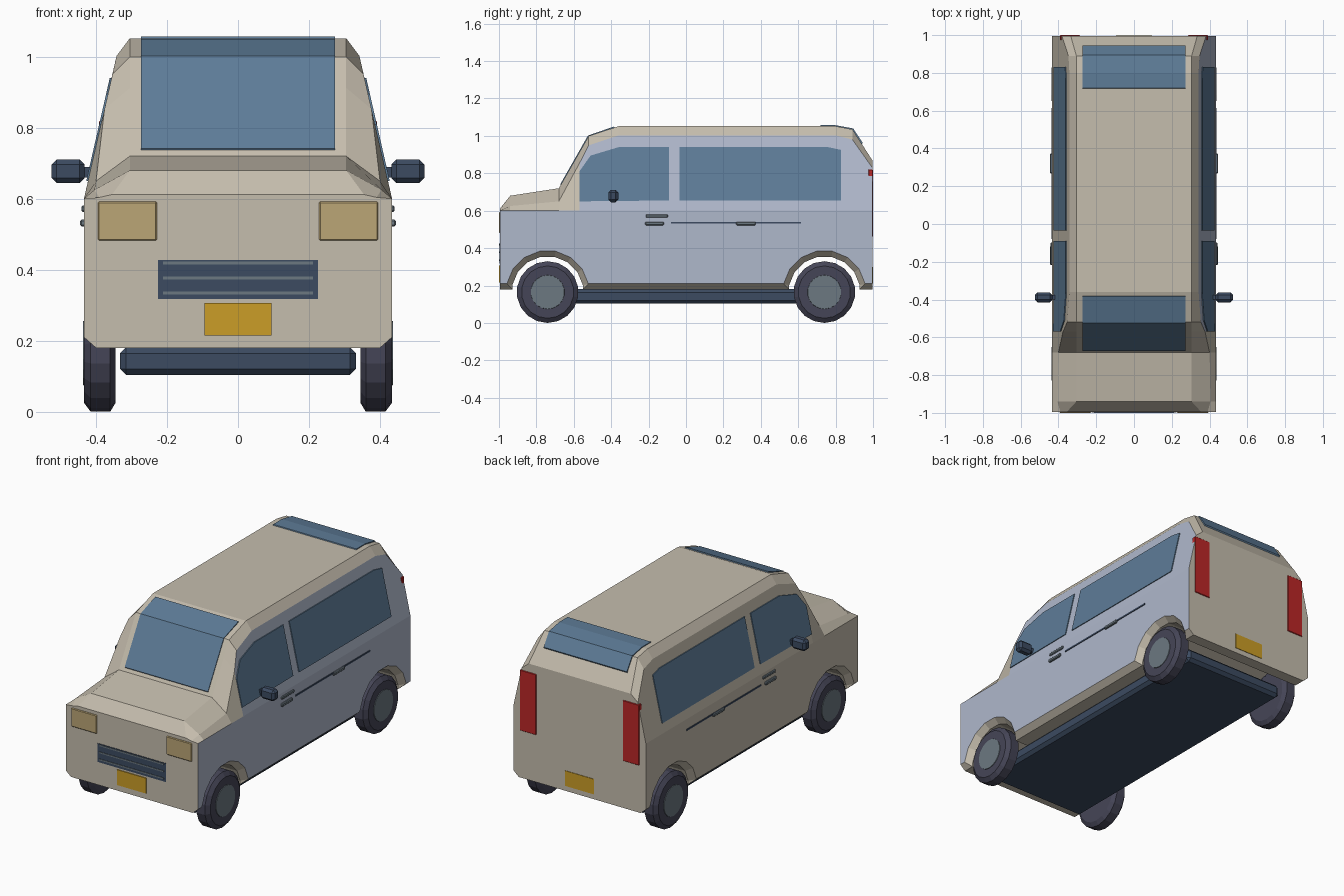
import bpy, bmesh, math
from mathutils import Vector

if "Cube" in bpy.data.objects:
    bpy.data.objects.remove(bpy.data.objects["Cube"])


def mat(name, rgb):
    m = bpy.data.materials.new(name)
    m.diffuse_color = (*rgb, 1)
    m.use_nodes = True
    m.node_tree.nodes["Principled BSDF"].inputs["Base Color"].default_value = m.diffuse_color
    return m


BEIGE = mat("beige_paint", (0.56, 0.51, 0.42))
BLUE = mat("blue_grey_paint", (0.43, 0.48, 0.60))
GLASS = mat("blue_glass", (0.11, 0.20, 0.31))
NAVY = mat("navy_trim", (0.045, 0.07, 0.12))
TYRE = mat("tyre_rubber", (0.06, 0.06, 0.095))
HUB = mat("hub_metal", (0.15, 0.19, 0.22))
LAMP = mat("headlight_amber", (0.50, 0.38, 0.18))
PLATE = mat("plate_yellow", (0.60, 0.34, 0.02))
RED = mat("tail_red", (0.50, 0.02, 0.02))


def finish(name, bm, *mats):
    bmesh.ops.recalc_face_normals(bm, faces=bm.faces)
    me = bpy.data.meshes.new(name)
    bm.to_mesh(me)
    bm.free()
    for m in mats:
        me.materials.append(m)
    ob = bpy.data.objects.new(name, me)
    bpy.context.collection.objects.link(ob)
    return ob


def loft(rings):
    """Skin a list of equal point rings and cap both ends."""
    bm = bmesh.new()
    vs = [[bm.verts.new(p) for p in r] for r in rings]
    n = len(vs[0])
    for a, b in zip(vs, vs[1:]):
        for i in range(n):
            j = (i + 1) % n
            bm.faces.new((a[i], a[j], b[j], b[i]))
    bm.faces.new(vs[0])
    bm.faces.new(vs[-1])
    bmesh.ops.recalc_face_normals(bm, faces=bm.faces)
    return bm


def box(name, x, y, z, m, bevel=0.0):
    bm = loft([[(x[0], y[0], c), (x[1], y[0], c), (x[1], y[1], c), (x[0], y[1], c)] for c in z])
    if bevel:
        bmesh.ops.bevel(bm, geom=bm.edges[:], offset=bevel, segments=1, affect='EDGES')
    return finish(name, bm, m)


def pair(name, x, y, z, m, bevel=0.0):
    for side, s in (("right", 1), ("left", -1)):
        box(f"{name}_{side}", (s * x[0], s * x[1]), y, z, m, bevel)


def lathe_x(profile, y, z, n, phase=0.0):
    """Revolve (x, radius) pairs around an axis along x."""
    ang = [2 * math.pi * (i + phase) / n for i in range(n)]
    return loft([[(x, y + r * math.cos(a), z + r * math.sin(a)) for a in ang] for x, r in profile])


# Body shell: y, shoulder x, shoulder z, roof edge x, roof z
stations = [
    (-0.994, 0.39, 0.604, 0.355, 0.612),
    (-0.94, 0.405, 0.625, 0.305, 0.68),
    (-0.68, 0.40, 0.65, 0.305, 0.72),
    (-0.57, 0.376, 0.853, 0.305, 0.9125),
    (-0.52, 0.354, 0.95, 0.305, 1.0),
    (-0.36, 0.342, 1.003, 0.305, 1.052),
    (0.80, 0.342, 1.003, 0.305, 1.052),
    (0.89, 0.347, 0.98, 0.305, 1.035),
    (0.996, 0.382, 0.83, 0.335, 0.87),
]
rings = []
for y, sx, sz, tx, tz in stations:
    half = [(0.40, 0.18), (0.434, 0.21), (0.434, 0.60), (sx, sz), (tx, tz)]
    rings.append([(x, y, z) for x, z in half] + [(-x, y, z) for x, z in reversed(half)])
bm = loft(rings)
for f in bm.faces:
    c = f.calc_center_median()
    hood = c.z > 0.6 and c.y < -0.57
    f.material_index = int(f.normal.x > 0.9 and not hood)
bmesh.ops.dissolve_limit(bm, angle_limit=0.01, verts=bm.verts[:], edges=bm.edges[:],
                         delimit={'MATERIAL'})
body = finish("body", bm, BEIGE, BLUE)

# Wheel arches with a flared lip, cut through the body
WHEEL_Y = 0.74
for name, y in (("front", -WHEEL_Y), ("rear", WHEEL_Y)):
    prof = [(-0.47, 0.255), (-0.40, 0.192), (0.40, 0.192), (0.47, 0.255)]
    cutter = finish(f"{name}_arch_cutter", lathe_x(prof, y, 0.165, 16, 0.5), BEIGE)
    cutter.hide_render = True
    cutter.hide_viewport = False
    cutter.display_type = 'WIRE'
    mod = body.modifiers.new(f"{name}_arch", 'BOOLEAN')
    mod.operation = 'DIFFERENCE'
    mod.solver = 'EXACT'
    mod.object = cutter

# Wheels: chamfered tyres with flat hubs
for end, y in (("front", -WHEEL_Y), ("rear", WHEEL_Y)):
    for side, s in (("right", 1), ("left", -1)):
        tyre = [(0.345, 0.14), (0.36, 0.165), (0.415, 0.165), (0.434, 0.14)]
        finish(f"{end}_{side}_wheel",
               lathe_x([(s * x, r) for x, r in tyre], y, 0.165, 18, 0.5), TYRE)
        finish(f"{end}_{side}_hub",
               lathe_x([(s * 0.42, 0.095), (s * 0.437, 0.09)], y, 0.165, 18, 0.5), HUB)

# Chassis slab under the body
box("chassis", (-0.333, 0.333), (-0.87, 0.87), (0.103, 0.182), NAVY, 0.018)


# Windscreen and rear glass follow the bent body profile
def bent_glass(name, pts, dy):
    prof = pts + [(y + dy, z - 0.02) for y, z in reversed(pts)]
    finish(name, loft([[(x, y, z) for y, z in prof] for x in (-0.273, 0.273)]), GLASS)


bent_glass("windscreen", [(-0.672, 0.742), (-0.524, 1.002), (-0.385, 1.05)], 0.01)
bent_glass("rear_window", [(0.72, 1.057), (0.80, 1.057), (0.894, 1.04), (0.944, 0.964)], -0.01)


# Side windows lie on the sloping upper sides
def side_window(name, outline):
    for side, s in (("right", 1), ("left", -1)):
        rs = [[(s * (0.434 - (z - 0.6) * 0.228 + d), y, z) for y, z in outline]
              for d in (-0.015, 0.005)]
        finish(f"{name}_{side}", loft(rs), GLASS)


side_window("front_window", [(-0.57, 0.65), (-0.09, 0.655), (-0.09, 0.94), (-0.36, 0.94),
                             (-0.51, 0.895), (-0.57, 0.81)])
side_window("rear_side_window", [(-0.035, 0.655), (0.83, 0.655), (0.83, 0.925),
                                 (0.76, 0.94), (-0.035, 0.94)])

# Front lamps, grille and number plates
pair("headlight", (0.228, 0.395), (-1.0, -0.975), (0.482, 0.592), LAMP, 0.004)
box("grille", (-0.225, 0.225), (-0.997, -0.98), (0.317, 0.427), NAVY)
for i in range(3):
    z = 0.335 + i * 0.042
    box(f"grille_bar_{i}", (-0.212, 0.212), (-1.0, -0.99), (z - 0.004, z + 0.004), HUB)
box("front_plate", (-0.095, 0.095), (-0.999, -0.98), (0.215, 0.306), PLATE)
box("rear_plate", (-0.095, 0.095), (0.98, 0.999), (0.21, 0.30), PLATE)

# Tail lamps
pair("tail_lamp", (0.285, 0.392), (0.975, 1.0), (0.46, 0.82), RED, 0.003)

# Mirrors with a short arm
pair("mirror", (0.432, 0.525), (-0.415, -0.362), (0.645, 0.711), NAVY, 0.014)
pair("mirror_arm", (0.405, 0.445), (-0.40, -0.375), (0.66, 0.69), NAVY)

# Door handles and sliding-door rail
pair("front_handle_upper", (0.425, 0.441), (-0.215, -0.097), (0.563, 0.581), HUB, 0.004)
pair("front_handle_lower", (0.425, 0.445), (-0.218, -0.118), (0.522, 0.541), HUB, 0.004)
pair("door_rail", (0.425, 0.438), (-0.08, 0.615), (0.532, 0.541), NAVY)
pair("sliding_handle", (0.425, 0.445), (0.268, 0.372), (0.522, 0.541), HUB, 0.004)
